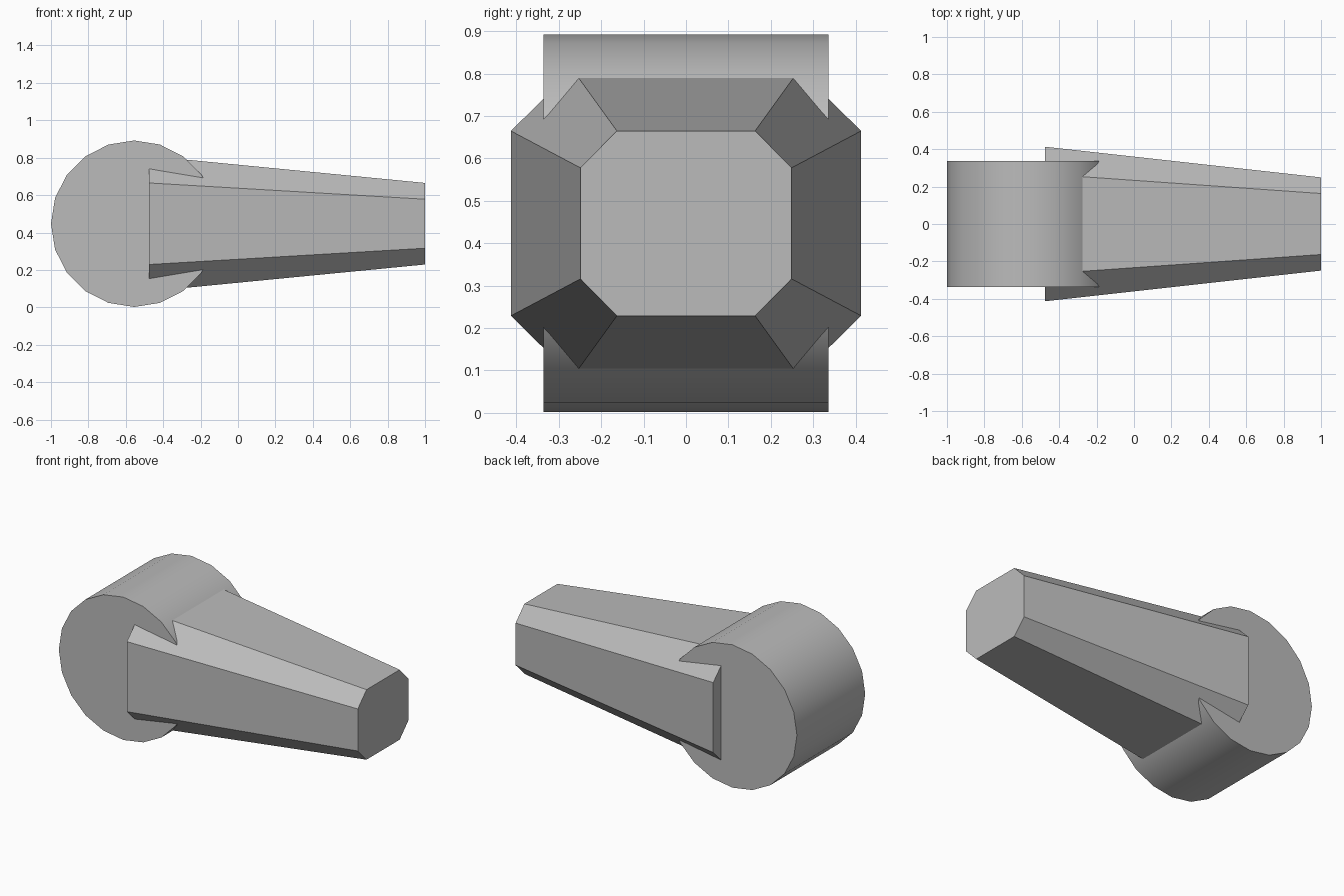
import bpy, bmesh, math
from mathutils import Matrix

cube = bpy.data.objects.get("Cube")
if cube:
    bpy.data.objects.remove(cube, do_unlink=True)

# Single grey material
grey = bpy.data.materials.new("plain_grey")
grey.use_nodes = True
colour = (0.5, 0.5, 0.5, 1)
grey.diffuse_color = colour
grey.node_tree.nodes["Principled BSDF"].inputs["Base Color"].default_value = colour

MID_Z = 0.447


def finish(bm, name):
    bmesh.ops.recalc_face_normals(bm, faces=bm.faces)
    mesh = bpy.data.meshes.new(name)
    bm.to_mesh(mesh)
    bm.free()
    mesh.materials.append(grey)
    obj = bpy.data.objects.new(name, mesh)
    bpy.context.collection.objects.link(obj)
    return obj


def octagon(bm, x, half_y, half_z, inner_y, inner_z):
    """Ring of a rectangle with chamfered corners, facing along x."""
    quarter = [(half_y, inner_z), (inner_y, half_z)]
    half = quarter + [(-y, z) for y, z in reversed(quarter)]
    ring = half + [(-y, -z) for y, z in half]
    return [bm.verts.new((x, y, MID_Z + z)) for y, z in ring]


# Hub: 20-sided drum lying along y, smooth round the rim
bm = bmesh.new()
bmesh.ops.create_cone(bm, cap_ends=True, segments=20, radius1=0.445,
                      radius2=0.445, depth=0.672,
                      matrix=Matrix.Translation((-0.555, 0, MID_Z))
                      @ Matrix.Rotation(math.pi / 2, 4, 'X'))
hub = finish(bm, "round_hub")
bpy.ops.object.select_all(action='DESELECT')
hub.select_set(True)
bpy.context.view_layer.objects.active = hub
bpy.ops.object.shade_smooth_by_angle(angle=math.radians(30))

# Arm: tapered beam with chamfered corners, rooted inside the hub
bm = bmesh.new()
root = octagon(bm, -0.477, 0.413, 0.362, 0.267, 0.218)
tip = octagon(bm, 1.0, 0.249, 0.218, 0.163, 0.131)
bm.faces.new(root)
bm.faces.new(tip)
for i in range(len(root)):
    j = (i + 1) % len(root)
    bm.faces.new((root[i], root[j], tip[j], tip[i]))
finish(bm, "tapered_arm")
